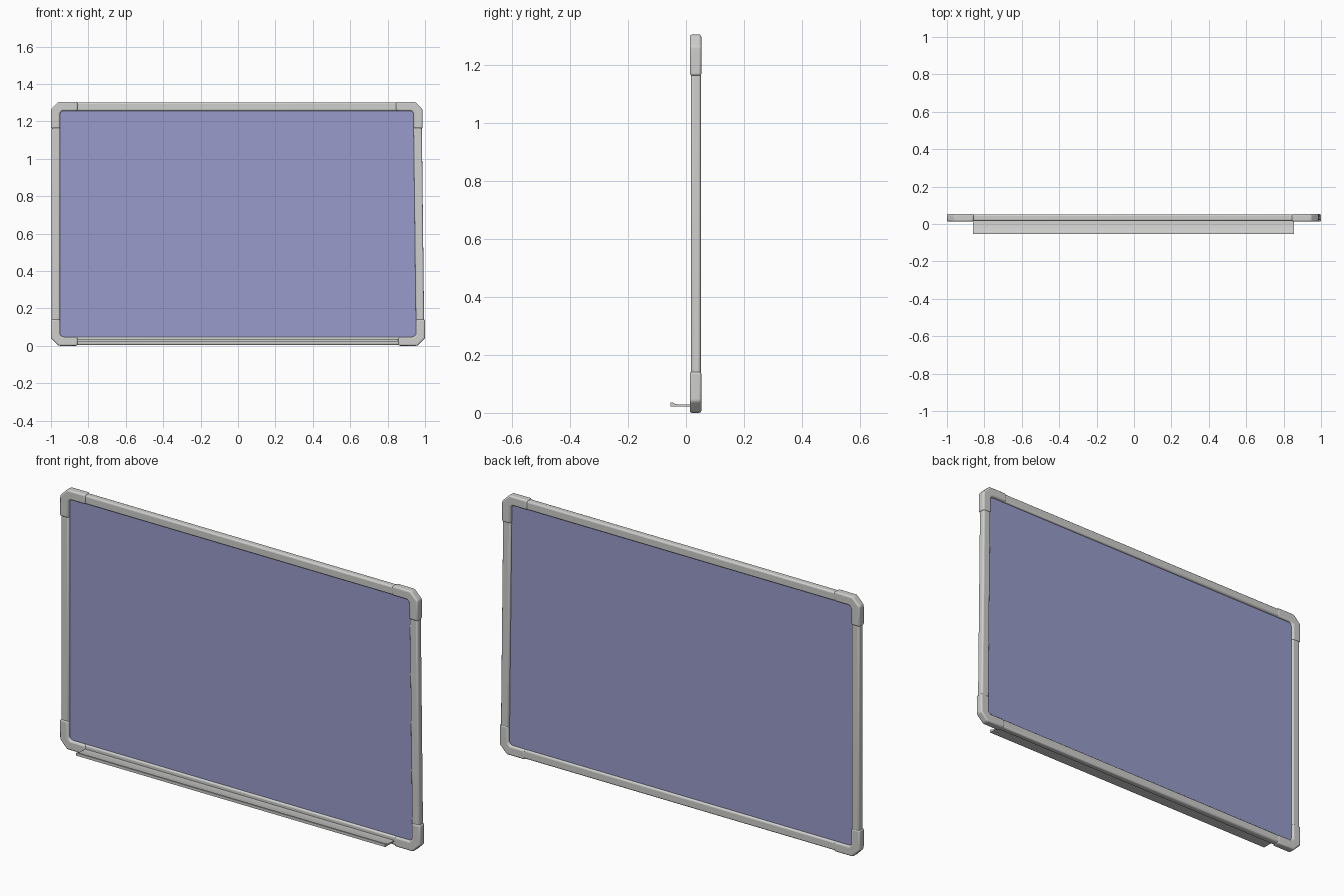
import bpy, bmesh
from mathutils import Vector

if "Cube" in bpy.data.objects:
    bpy.data.objects.remove(bpy.data.objects["Cube"], do_unlink=True)


def material(name, color):
    m = bpy.data.materials.new(name)
    m.use_nodes = True
    m.diffuse_color = (*color, 1)
    m.node_tree.nodes["Principled BSDF"].inputs["Base Color"].default_value = (*color, 1)
    return m


METAL = material("light grey metal", (0.62, 0.62, 0.61))
BOARD = material("pale blue board", (0.32, 0.33, 0.60))


def finish(obj, mat, bevel=0.0, segments=3):
    obj.data.materials.append(mat)
    if bevel:
        b = obj.modifiers.new("soft edges", "BEVEL")
        b.width, b.segments, b.limit_method = bevel, segments, "ANGLE"
    bpy.ops.object.select_all(action="DESELECT")
    obj.select_set(True)
    bpy.context.view_layer.objects.active = obj
    bpy.ops.object.shade_smooth_by_angle()


def prism(name, outline, offset, mat, bevel=0.0, segments=3):
    """Extrude a closed outline along the offset vector."""
    bm = bmesh.new()
    face = bm.faces.new([bm.verts.new(p) for p in outline])
    ext = bmesh.ops.extrude_face_region(bm, geom=[face])["geom"]
    verts = [v for v in ext if isinstance(v, bmesh.types.BMVert)]
    bmesh.ops.translate(bm, verts=verts, vec=Vector(offset))
    bmesh.ops.recalc_face_normals(bm, faces=bm.faces)
    me = bpy.data.meshes.new(name)
    bm.to_mesh(me)
    bm.free()
    obj = bpy.data.objects.new(name, me)
    bpy.context.collection.objects.link(obj)
    finish(obj, mat, bevel, segments)


def upright(name, points, y0, y1, mat, bevel=0.0):
    prism(name, [(x, y0, z) for x, z in points], (0, y1 - y0, 0), mat, bevel)


# Outer corners of the frame; the right-hand side leans in slightly at the top
W = 0.048
corners = {
    "lower_right": (-1.0, 0.0, 1, 1),
    "lower_left": (1.0, 0.0, -1, 1),
    "upper_right": (-1.0, 1.304, 1, -1),
    "upper_left": (0.987, 1.304, -1, -1),
}

# Chamfered corner caps
L, C = 0.142, 0.04
cap = [(C, 0), (L, 0), (L, W), (W + 0.012, W), (W, W + 0.012), (W, L), (0, L), (0, C)]
for name, (x, z, sx, sz) in corners.items():
    upright(name + "_corner", [(x + sx * a, z + sz * b) for a, b in cap],
            0.013, 0.053, METAL, 0.008)

# Straight frame rails
T, E = 0.004, 0.13
rails = {
    "bottom_rail": [(-1 + E, T), (1 - E, T), (1 - E, W), (-1 + E, W)],
    "top_rail": [(-1 + E, 1.3 - W + T), (0.987 - E, 1.3 - W + T), (0.987 - E, 1.3), (-1 + E, 1.3)],
    "right_rail": [(-1 + T, E), (-1 + W, E), (-1 + W, 1.3 - E), (-1 + T, 1.3 - E)],
    "left_rail": [(0.999 - W, E), (0.995, E), (0.983, 1.3 - E), (0.987 - W, 1.3 - E)],
}
for name, pts in rails.items():
    upright(name, pts, 0.017, 0.051, METAL, 0.008)

# Writing panel
upright("writing_panel", [(-0.955, 0.045), (0.955, 0.045), (0.942, 1.262), (-0.955, 1.262)],
        0.027, 0.04, BOARD)

# Pen tray with a raised front lip
tray = [(0.02, 0.022), (-0.054, 0.022), (-0.054, 0.036), (-0.046, 0.036),
        (-0.036, 0.03), (0.02, 0.028)]
prism("pen_tray", [(-0.86, y, z) for y, z in tray], (1.715, 0, 0), METAL)
